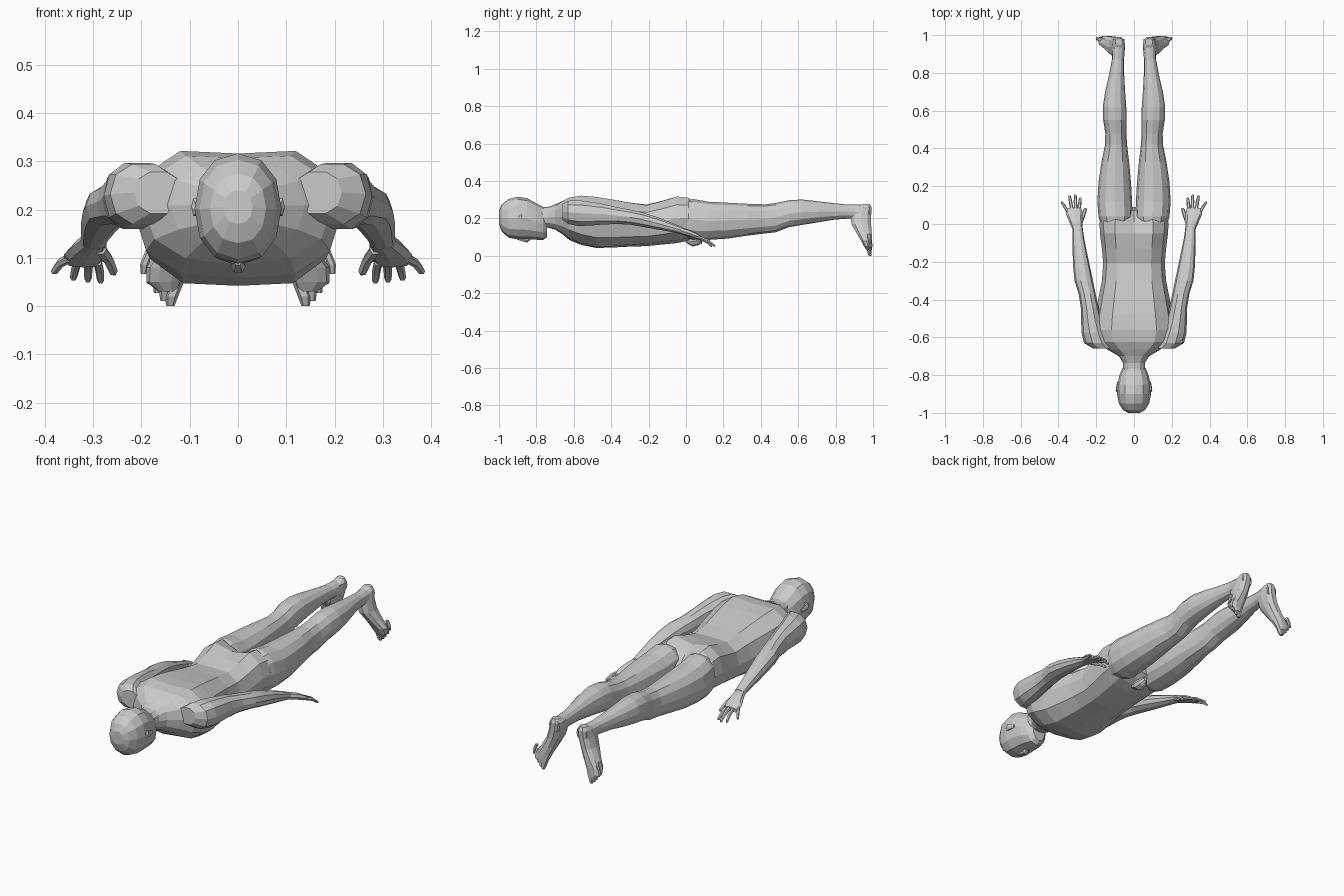
import bpy, bmesh, math
from mathutils import Vector

skin = bpy.data.materials.new("plain grey")
skin.diffuse_color = (0.6, 0.6, 0.6, 1)


def loft(name, rings, n=12, axis='y', power=0.9, mirror=True):
    """Skin a row of rings (x, y, z, half width, half depth, top dent, bottom dent)."""
    bm = bmesh.new()
    loops = []
    for r in rings:
        x, y, z, a, b = r[:5]
        top, bot = (list(r[5:]) + [0, 0])[:2]
        loop = []
        for i in range(n):
            t = 2 * math.pi * i / n
            c, s = math.cos(t), math.sin(t)
            u = math.copysign(abs(c) ** power, c) * a
            v = math.copysign(abs(s) ** power, s) * b
            if abs(c) < 0.01:
                v -= top if s > 0 else -bot
            p = (x + u, y, z + v) if axis == 'y' else (x + u, y + v, z)
            loop.append(bm.verts.new(p))
        loops.append(loop)
    for l0, l1 in zip(loops, loops[1:]):
        for i in range(n):
            j = (i + 1) % n
            bm.faces.new((l0[i], l0[j], l1[j], l1[i]))
    bm.faces.new(loops[0])
    bm.faces.new(loops[-1])
    bmesh.ops.recalc_face_normals(bm, faces=bm.faces)
    me = bpy.data.meshes.new(name)
    bm.to_mesh(me)
    bm.free()
    me.materials.append(skin)
    ob = bpy.data.objects.new(name, me)
    bpy.context.collection.objects.link(ob)
    if mirror:
        ob.modifiers.new("mirror", 'MIRROR').use_mirror_merge = False
    return ob


def span(y, lo, hi, w, *dents):
    """Centred ring given its lowest and highest z."""
    return (0, y, (lo + hi) / 2, w, (hi - lo) / 2, *dents)


def digit(name, a, b, r):
    """Finger or toe: tapered three-ring tube with a slight bend."""
    a, b = Vector(a), Vector(b)
    mid = a.lerp(b, 0.55) + Vector((0, 0, 0.006))
    loft(name, [(*a, r, r), (*mid, r * 0.95, r * 0.95),
                (*a.lerp(b, 0.9), r * 0.8, r * 0.8), (*b, r * 0.4, r * 0.4)], 6)


# head, face down with the crown towards -y
loft("head", [
    span(-1.0, 0.17, 0.24, 0.03), span(-0.985, 0.13, 0.275, 0.058),
    span(-0.95, 0.097, 0.303, 0.08), span(-0.90, 0.088, 0.316, 0.09),
    span(-0.85, 0.088, 0.308, 0.087), span(-0.80, 0.086, 0.28, 0.077),
    span(-0.765, 0.084, 0.262, 0.062), span(-0.742, 0.1, 0.25, 0.04)], mirror=False)
loft("nose", [(0, -0.90, 0.092, 0.008, 0.008), (0, -0.85, 0.082, 0.016, 0.014),
              (0, -0.835, 0.09, 0.012, 0.008)], 6, mirror=False)
loft("ear", [(0.083, -0.895, 0.20, 0.006, 0.01), (0.088, -0.88, 0.205, 0.009, 0.02),
             (0.084, -0.835, 0.195, 0.006, 0.01)], 6)

# neck and torso, with spine groove and buttock cleft
loft("torso", [
    span(-0.80, 0.15, 0.26, 0.055), span(-0.735, 0.15, 0.262, 0.058),
    span(-0.70, 0.14, 0.275, 0.08), span(-0.665, 0.118, 0.30, 0.14, 0.01),
    span(-0.625, 0.085, 0.325, 0.195, 0.018), span(-0.56, 0.05, 0.338, 0.215, 0.022, 0.008),
    span(-0.48, 0.03, 0.332, 0.205, 0.022, 0.012), span(-0.40, 0.034, 0.318, 0.19, 0.018, 0.01),
    span(-0.30, 0.045, 0.298, 0.17, 0.014, 0.004), span(-0.21, 0.052, 0.284, 0.163, 0.01),
    span(-0.13, 0.06, 0.305, 0.17, 0.012), span(-0.05, 0.068, 0.332, 0.18, 0.035),
    span(0.01, 0.08, 0.325, 0.183, 0.06), span(0.05, 0.10, 0.295, 0.16, 0.07),
    span(0.075, 0.13, 0.25, 0.12, 0.04)], power=0.85, mirror=False)
loft("groin", [(0, 0.0, 0.085, 0.02, 0.015), (0, 0.035, 0.075, 0.03, 0.025),
               (0, 0.07, 0.08, 0.025, 0.022), (0, 0.09, 0.09, 0.01, 0.01)], 8, mirror=False)

# legs down to the heel
loft("leg", [
    (0.095, -0.04, 0.2, 0.07, 0.09), (0.098, 0.04, 0.193, 0.09, 0.11),
    (0.102, 0.12, 0.187, 0.092, 0.102), (0.102, 0.22, 0.188, 0.086, 0.096),
    (0.099, 0.33, 0.193, 0.073, 0.085), (0.095, 0.42, 0.197, 0.058, 0.078),
    (0.096, 0.48, 0.204, 0.056, 0.078), (0.101, 0.55, 0.225, 0.062, 0.072),
    (0.103, 0.62, 0.233, 0.062, 0.068), (0.100, 0.70, 0.235, 0.053, 0.057),
    (0.092, 0.79, 0.237, 0.040, 0.044), (0.085, 0.87, 0.236, 0.032, 0.037),
    (0.082, 0.93, 0.235, 0.034, 0.038), (0.08, 0.98, 0.24, 0.03, 0.034)])

# feet, soles facing +y, turned outwards
loft("foot", [
    (0.080, 0.965, 0.278, 0.020, 0.018), (0.080, 0.95, 0.26, 0.033, 0.043),
    (0.084, 0.935, 0.22, 0.037, 0.058), (0.098, 0.937, 0.17, 0.037, 0.055),
    (0.122, 0.953, 0.12, 0.040, 0.042), (0.145, 0.966, 0.08, 0.045, 0.031),
    (0.152, 0.974, 0.05, 0.038, 0.023), (0.145, 0.98, 0.03, 0.02, 0.015)],
    10, 'z')
for i in range(5):
    f = i / 4
    r = 0.014 - 0.005 * f ** 0.5
    x, z = 0.138 + 0.056 * f, 0.0 + 0.066 * f ** 1.3
    loft("toe", [(x - 0.012, 0.978, z + 0.05, r, r), (x, 0.98, z + 0.02, r, r),
                 (x + 0.002, 0.984, z, r * 0.6, r * 0.6)], 6, 'z')

# arms from shoulder to wrist
loft("arm", [
    (0.165, -0.66, 0.235, 0.05, 0.045), (0.195, -0.63, 0.232, 0.070, 0.065),
    (0.212, -0.575, 0.228, 0.066, 0.072), (0.225, -0.51, 0.225, 0.055, 0.066),
    (0.235, -0.44, 0.222, 0.047, 0.057), (0.248, -0.37, 0.215, 0.045, 0.047),
    (0.266, -0.30, 0.207, 0.049, 0.042), (0.277, -0.23, 0.193, 0.045, 0.040),
    (0.287, -0.15, 0.173, 0.038, 0.034), (0.295, -0.07, 0.15, 0.030, 0.025),
    (0.299, -0.015, 0.133, 0.027, 0.019)], 10)

# hands with spread fingers
loft("palm", [
    (0.299, -0.03, 0.135, 0.026, 0.018), (0.308, 0.015, 0.122, 0.036, 0.019),
    (0.316, 0.05, 0.108, 0.044, 0.017), (0.320, 0.085, 0.092, 0.040, 0.012)], 8)
digit("thumb", (0.285, 0.0, 0.118), (0.256, 0.085, 0.068), 0.012)
for a, b in (((0.291, 0.075, 0.092), (0.284, 0.14, 0.05)),
             ((0.309, 0.08, 0.094), (0.311, 0.157, 0.052)),
             ((0.329, 0.078, 0.095), (0.342, 0.152, 0.056)),
             ((0.348, 0.062, 0.100), (0.383, 0.118, 0.07))):
    digit("finger", a, b, 0.0095)
